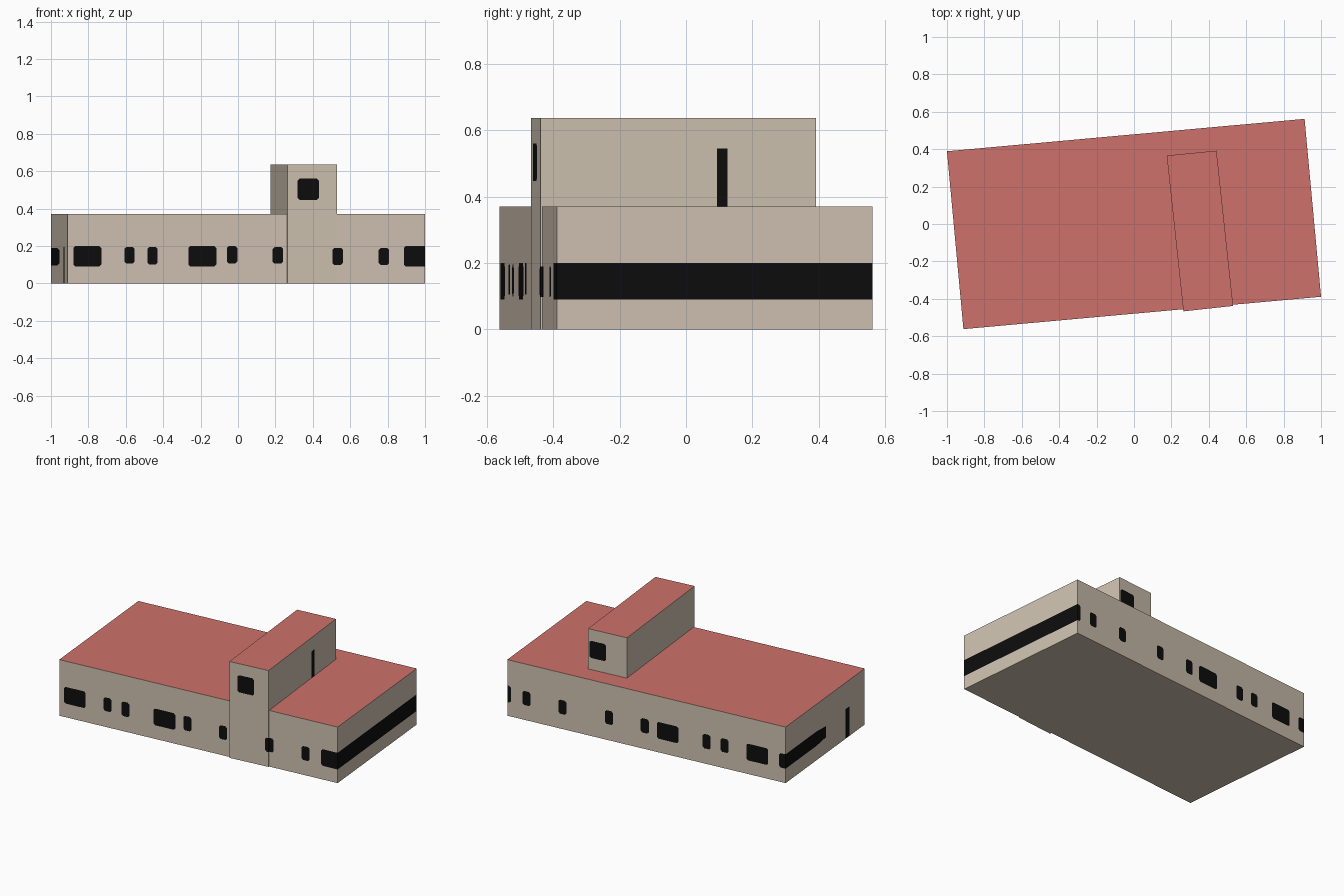
import bpy, bmesh
from mathutils import Vector

if "Cube" in bpy.data.objects:
    bpy.data.objects.remove(bpy.data.objects["Cube"])


def srgb(h):
    c = [int(h[i:i + 2], 16) / 255 for i in (0, 2, 4)]
    return [v / 12.92 if v <= 0.04045 else ((v + 0.055) / 1.055) ** 2.4 for v in c] + [1]


def material(name, h):
    m = bpy.data.materials.new(name)
    m.diffuse_color = srgb(h)
    m.use_nodes = True
    m.node_tree.nodes["Principled BSDF"].inputs["Base Color"].default_value = m.diffuse_color
    return m


MATS = [material("wall_beige", "CFC2B1"),
        material("roof_red", "CE716B"),
        material("window_black", "0D0D0D")]


def cut_opening(bm, axis, a0, a1, z0, z1, chamfer, faces):
    """Cut an opening outline into wall faces, projected horizontally, and paint it."""
    d = Vector((1, 0, 0)) if axis == "x" else Vector((0, 1, 0))
    up = Vector((0, 0, 1))
    planes = [(d * a0, -d), (d * a1, d), (up * z0, -up), (up * z1, up)]
    if chamfer:
        for a, s in ((a0, -1), (a1, 1)):
            for z, t in ((z0, -1), (z1, 1)):
                planes.append((d * (a - s * chamfer) + up * z, (d * s + up * t).normalized()))
    for co, no in planes:
        if not faces:
            return
        geom = set(faces)
        for f in faces:
            geom.update(f.edges)
            geom.update(f.verts)
        res = bmesh.ops.bisect_plane(bm, geom=list(geom), dist=1e-5, plane_co=co, plane_no=no)
        faces = [f for f in res["geom"] if isinstance(f, bmesh.types.BMFace)
                 and (f.calc_center_median() - co).dot(no) < 0]
    for f in faces:
        f.material_index = 2


def block(name, corners, height, windows, slot):
    bm = bmesh.new()
    base = bm.faces.new([bm.verts.new((x, y, 0)) for x, y in corners])
    top = bmesh.ops.extrude_face_region(bm, geom=[base], use_keep_orig=True)
    bmesh.ops.translate(bm, vec=(0, 0, height),
                        verts=[v for v in top["geom"] if isinstance(v, bmesh.types.BMVert)])
    bmesh.ops.recalc_face_normals(bm, faces=bm.faces)
    # red roof on upward faces
    for f in bm.faces:
        f.material_index = 1 if f.normal.z > 0.5 else 0
    # windows run through front, back and end walls alike
    for x0, x1, z0, z1 in windows:
        walls = [f for f in bm.faces if abs(f.normal.z) < 0.5 and f.material_index == 0]
        cut_opening(bm, "x", x0, x1, z0, z1, 0.011, walls)
    # narrow doorway on one end wall
    side, y0, y1, z0, z1 = slot
    walls = [f for f in bm.faces if f.normal.x * side > 0.8 and f.material_index == 0]
    cut_opening(bm, "y", y0, y1, z0, z1, 0, walls)
    me = bpy.data.meshes.new(name)
    bm.to_mesh(me)
    bm.free()
    for m in MATS:
        me.materials.append(m)
    ob = bpy.data.objects.new(name, me)
    bpy.context.collection.objects.link(ob)


# ground floor window row: x from, x to, z from, z to
ROW = [(-1.1, -0.955, 0.095, 0.19), (-0.88, -0.73, 0.09, 0.2),
       (-0.608, -0.553, 0.105, 0.195), (-0.485, -0.43, 0.1, 0.195),
       (-0.265, -0.115, 0.09, 0.2), (-0.06, -0.004, 0.105, 0.2),
       (0.185, 0.241, 0.105, 0.195), (0.505, 0.561, 0.098, 0.19),
       (0.752, 0.808, 0.098, 0.19), (0.887, 1.1, 0.09, 0.2)]

# long low main building
block("main_building", [(-0.912, -0.562), (1, -0.389), (0.912, 0.562), (-1, 0.389)],
      0.37, ROW, (-1, -0.38, -0.332, 0, 0.195))

# raised block standing slightly proud of the front wall
block("raised_block", [(0.264, -0.467), (0.53, -0.438), (0.441, 0.392), (0.175, 0.366)],
      0.636, [ROW[7], (0.318, 0.432, 0.447, 0.56)], (1, 0.093, 0.125, 0.37, 0.545))
